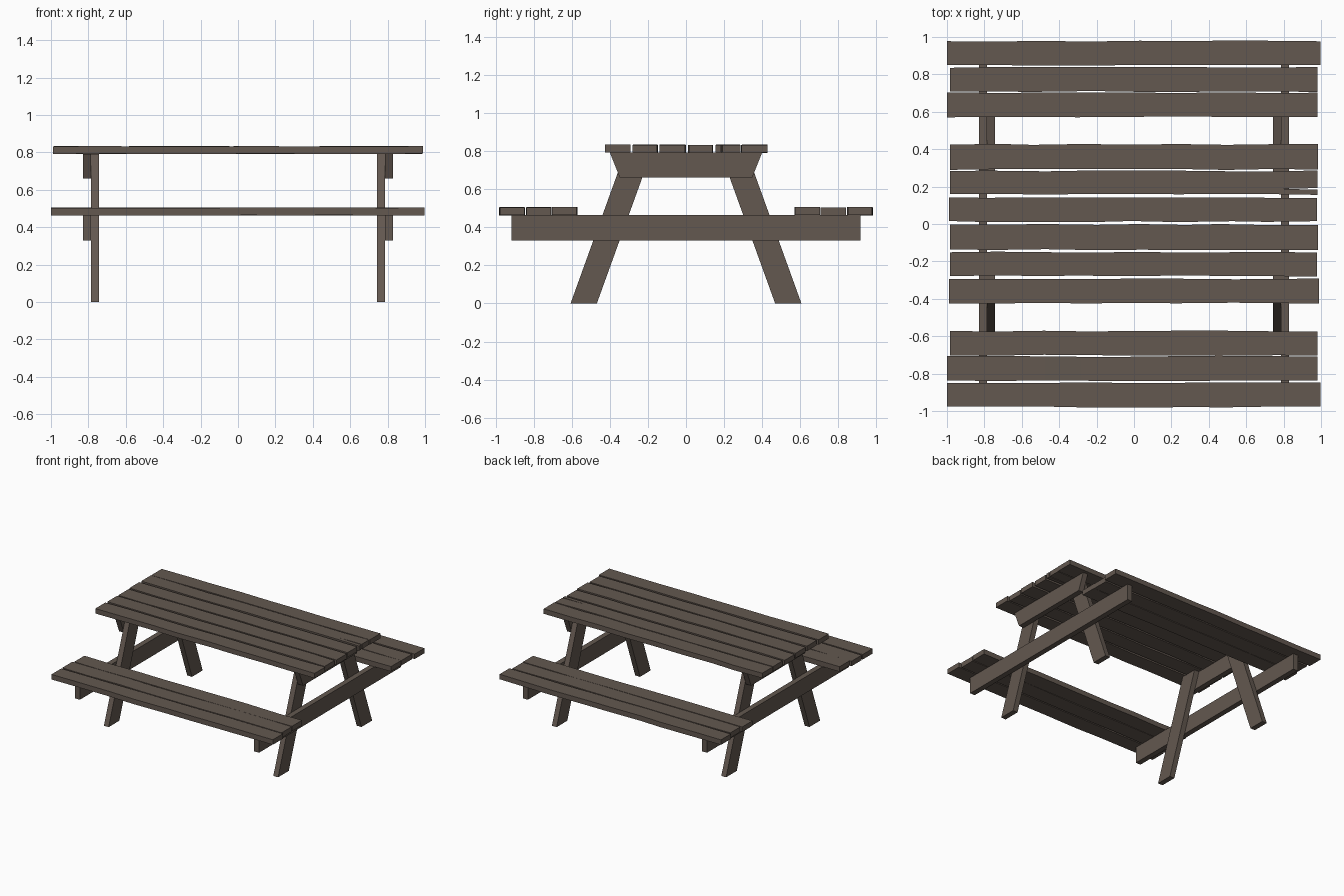
import bpy, bmesh, random
from mathutils import Vector

if "Cube" in bpy.data.objects:
    bpy.data.objects.remove(bpy.data.objects["Cube"])

random.seed(4)
wood = bpy.data.materials.new("weathered brown wood")
wood.diffuse_color = (0.125, 0.098, 0.080, 1)
wood.use_nodes = True
wood.node_tree.nodes["Principled BSDF"].inputs["Base Color"].default_value = wood.diffuse_color


def finish(name, bm):
    bmesh.ops.recalc_face_normals(bm, faces=bm.faces)
    me = bpy.data.meshes.new(name)
    bm.to_mesh(me)
    bm.free()
    me.materials.append(wood)
    ob = bpy.data.objects.new(name, me)
    bpy.context.collection.objects.link(ob)
    return ob


def prism(name, profile, x0, x1):
    """Extrude a (y, z) outline along x."""
    bm = bmesh.new()
    face = bm.faces.new([bm.verts.new((x0, y, z)) for y, z in profile])
    ext = bmesh.ops.extrude_face_region(bm, geom=[face])["geom"]
    bmesh.ops.translate(bm, vec=Vector((x1 - x0, 0, 0)),
                        verts=[v for v in ext if isinstance(v, bmesh.types.BMVert)])
    return finish(name, bm)


def plank(name, x0, x1, y0, y1, z0, z1, cracks=()):
    """Rough sawn board: cross-section rings with slightly wandering edges."""
    bm = bmesh.new()
    n, j = 8, 0.003
    rings = []
    for i in range(n + 1):
        x = x0 + (x1 - x0) * i / n
        if 0 < i < n:
            x += random.uniform(-0.05, 0.05)
        a, b = random.uniform(-j, j), random.uniform(-j, j)
        c = random.uniform(-0.0015, 0.0015)
        rings.append([bm.verts.new(p) for p in
                      ((x, y0 + a, z0 + c), (x, y1 + b, z0 + c),
                       (x, y1 + b, z1 + c), (x, y0 + a, z1 + c))])
    for r, s in zip(rings, rings[1:]):
        for k in range(4):
            bm.faces.new((r[k], r[(k + 1) % 4], s[(k + 1) % 4], s[k]))
    bm.faces.new(rings[0])
    bm.faces.new(rings[-1][::-1])
    ob = finish(name, bm)
    # splits running in from the board end
    for tip, end, y in cracks:
        cb = bmesh.new()
        pts = ((tip, y), (end, y - 0.005), (end, y + 0.005))
        lo = [cb.verts.new((px, py, z0 - 0.02)) for px, py in pts]
        hi = [cb.verts.new((px, py, z1 + 0.02)) for px, py in pts]
        cb.faces.new(lo)
        cb.faces.new(hi)
        for k in range(3):
            m = (k + 1) % 3
            cb.faces.new((lo[k], lo[m], hi[m], hi[k]))
        cutter = finish("crack_cutter", cb)
        cutter.hide_render = True
        cutter.hide_set(True)
        mod = ob.modifiers.new("crack", "BOOLEAN")
        mod.operation = "DIFFERENCE"
        mod.object = cutter
    return ob


# table top boards
top = [(-0.423, -0.293), (-0.278, -0.150), (-0.137, -0.003),
       (0.013, 0.142), (0.158, 0.284), (0.292, 0.426)]
ends = [(-0.99, 0.99), (-0.985, 0.978), (-0.985, 0.985),
        (-0.99, 0.978), (-0.985, 0.982), (-0.985, 0.985)]
for i, ((y0, y1), (x0, x1)) in enumerate(zip(top, ends)):
    cracks = [(0.78, 1.02, 0.188)] if i == 4 else []
    plank(f"table_board_{i + 1}", x0, x1, y0, y1, 0.792, 0.832, cracks)

# bench boards, both sides
bench = [(0.573, 0.702), (0.708, 0.838), (0.849, 0.978)]
bench_ends = {1: [(-1.0, 0.98), (-0.985, 0.98), (-1.0, 0.998)],
              -1: [(-0.985, 0.98), (-1.0, 0.98), (-1.0, 0.998)]}
for s, side in ((1, "back"), (-1, "front")):
    for i, (y0, y1) in enumerate(bench):
        x0, x1 = bench_ends[s][i]
        a, b = sorted((s * y0, s * y1))
        plank(f"{side}_bench_board_{i + 1}", x0, x1, a, b, 0.463, 0.504)

# end frames: two beams and two splayed legs each
for s, side in ((1, "right"), (-1, "left")):
    prism(f"{side}_top_beam",
          [(-0.40, 0.792), (-0.347, 0.66), (0.347, 0.66), (0.40, 0.792)],
          s * 0.786, s * 0.83)
    prism(f"{side}_bench_beam",
          [(-0.915, 0.463), (-0.915, 0.33), (0.915, 0.33), (0.915, 0.463)],
          s * 0.786, s * 0.83)
    for t, end in ((1, "back"), (-1, "front")):
        prism(f"{side}_{end}_leg",
              [(t * 0.606, 0), (t * 0.468, 0), (t * 0.182, 0.792), (t * 0.320, 0.792)],
              s * 0.743, s * 0.786)
